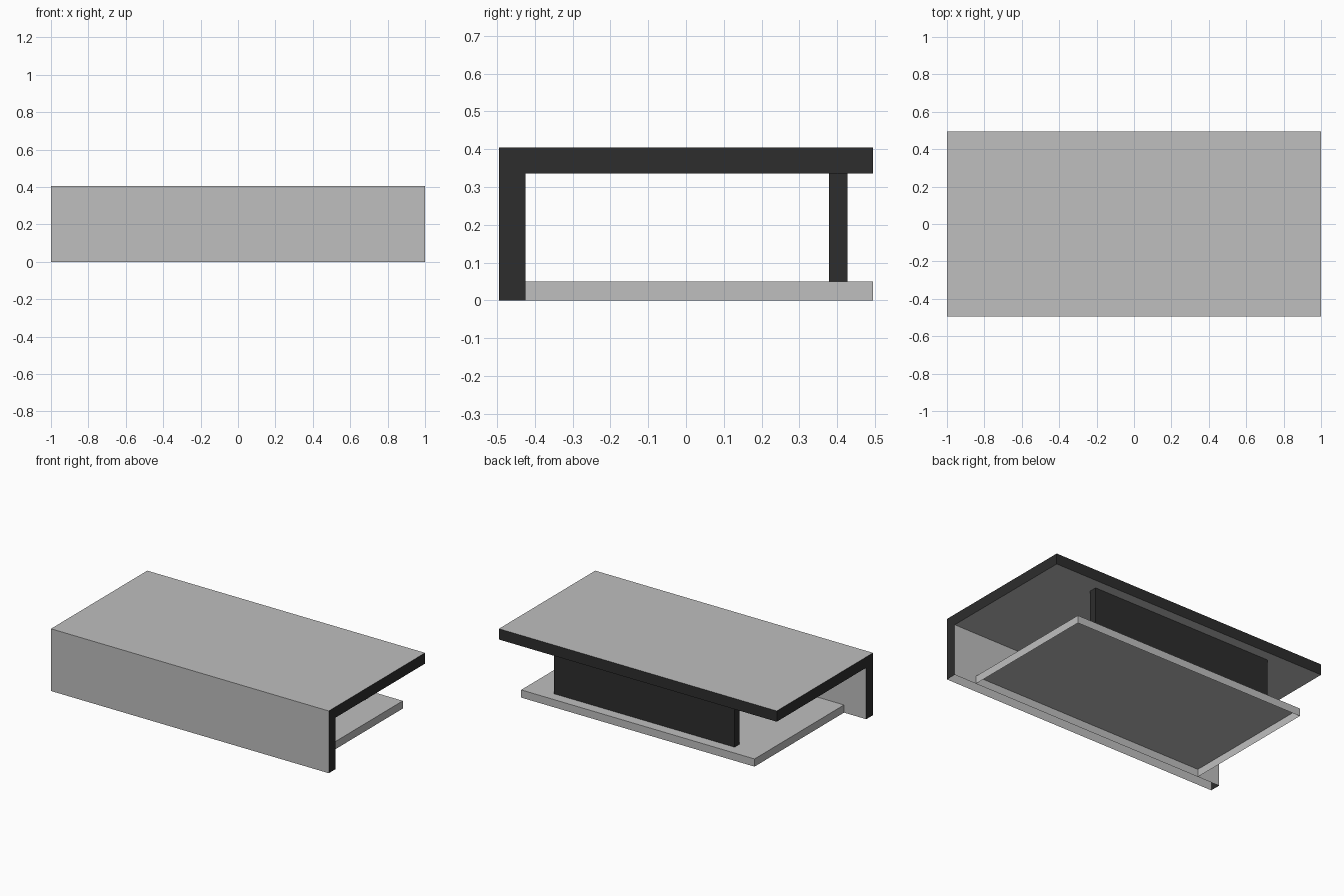
import bpy, bmesh

cube = bpy.data.objects.get("Cube")
if cube:
    bpy.data.objects.remove(cube, do_unlink=True)


def make_material(name, value):
    mat = bpy.data.materials.new(name)
    mat.use_nodes = True
    colour = (value, value, value, 1)
    mat.diffuse_color = colour
    mat.node_tree.nodes["Principled BSDF"].inputs["Base Color"].default_value = colour
    return mat


light = make_material("light grey", 0.52)
dark = make_material("dark charcoal", 0.026)


def extrude_profile(name, profile, half_width, materials, is_open=None, is_dark=None):
    """Extrude a (y, z) profile along x, then open and colour faces by rule."""
    bm = bmesh.new()
    left, right = [[bm.verts.new((x, y, z)) for y, z in profile]
                   for x in (-half_width, half_width)]
    bm.faces.new(left)
    bm.faces.new(right)
    for i in range(len(profile)):
        j = (i + 1) % len(profile)
        bm.faces.new((left[i], left[j], right[j], right[i]))
    bmesh.ops.recalc_face_normals(bm, faces=bm.faces[:])
    bm.normal_update()
    if is_dark:
        for f in bm.faces:
            f.material_index = int(is_dark(f))
    if is_open:
        bmesh.ops.delete(bm, geom=[f for f in bm.faces if is_open(f)],
                         context='FACES_ONLY')
    mesh = bpy.data.meshes.new(name)
    bm.to_mesh(mesh)
    bm.free()
    for m in materials:
        mesh.materials.append(m)
    obj = bpy.data.objects.new(name, mesh)
    bpy.context.collection.objects.link(obj)
    return obj


def rect(y0, y1, z0, z1):
    return [(y0, z0), (y0, z1), (y1, z1), (y1, z0)]


FRONT, BACK, INNER = -0.495, 0.495, -0.425
TOP, UNDER, SHELF = 0.405, 0.335, 0.05

# Folded top and front panel: dark ends and back edge, open along the floor
extrude_profile(
    "top_and_front_panel",
    [(FRONT, 0), (FRONT, TOP), (BACK, TOP), (BACK, UNDER), (INNER, UNDER), (INNER, 0)],
    1.0, [light, dark],
    is_open=lambda f: f.calc_center_median().z < 0.01,
    is_dark=lambda f: abs(f.normal.x) > 0.5 or f.calc_center_median().y > 0.4)

# Lower shelf: hollow underneath, joined to the front panel
extrude_profile(
    "lower_shelf", rect(INNER, BACK, 0, SHELF), 0.84, [light],
    is_open=lambda f: f.normal.z < -0.5 or f.normal.y < -0.5)

# Upright between the shelf and the top
extrude_profile(
    "back_support", rect(0.378, 0.428, SHELF, UNDER), 0.65, [dark],
    is_open=lambda f: abs(f.normal.z) > 0.5)
